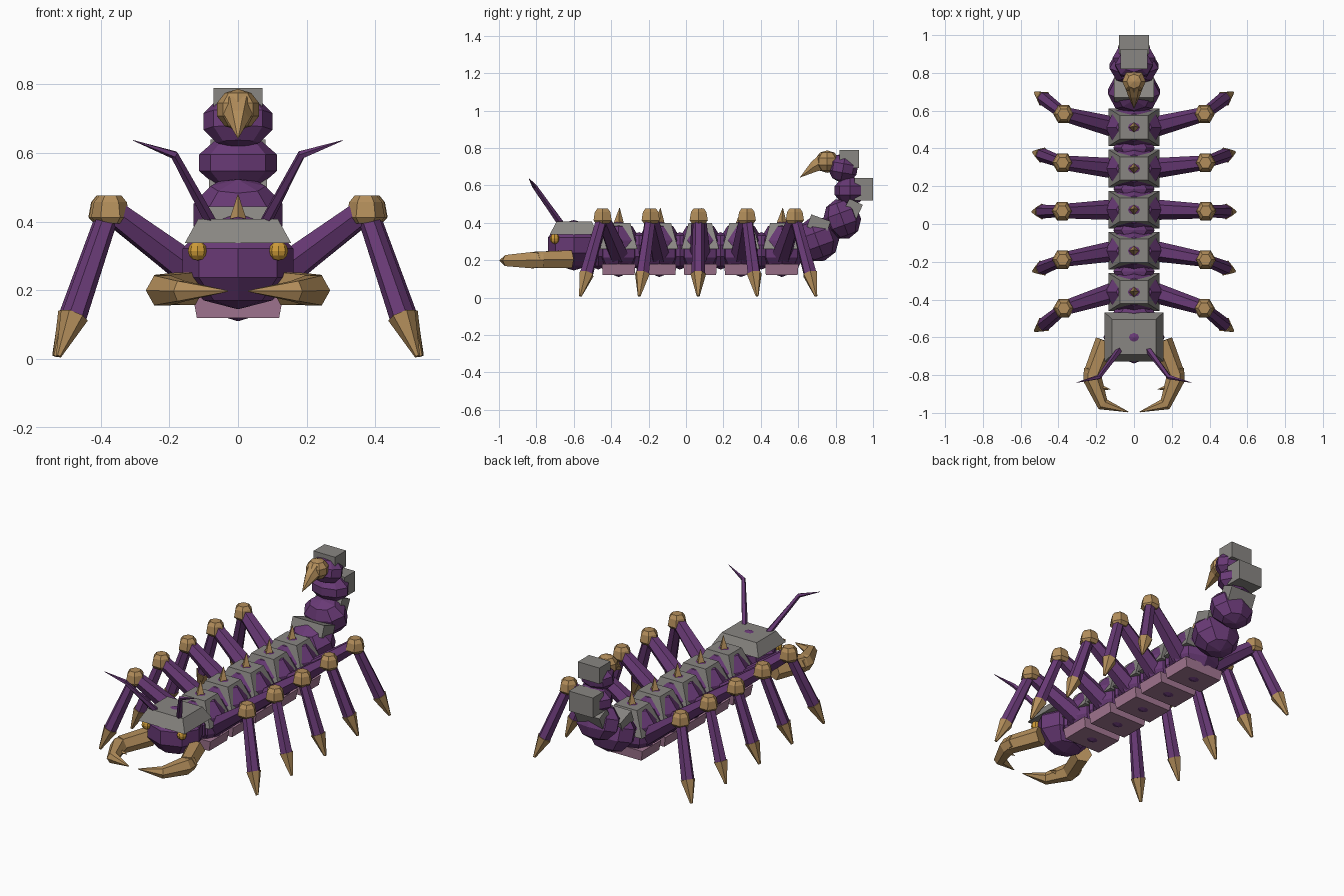
import bpy, bmesh, math
from mathutils import Vector, Matrix

if "Cube" in bpy.data.objects:
    bpy.data.objects.remove(bpy.data.objects["Cube"])


def material(name, rgb):
    m = bpy.data.materials.new(name)
    m.use_nodes = True
    m.diffuse_color = (*rgb, 1)
    m.node_tree.nodes["Principled BSDF"].inputs["Base Color"].default_value = (*rgb, 1)
    return m


PURPLE = material("purple shell", (0.14, 0.042, 0.18))
GREY = material("grey armour", (0.25, 0.24, 0.225))
TAN = material("tan horn", (0.45, 0.27, 0.105))
PINK = material("pink belly", (0.37, 0.185, 0.29))
YELLOW = material("yellow eye", (0.62, 0.33, 0.04))


def finish(bm, name, mat):
    bmesh.ops.recalc_face_normals(bm, faces=bm.faces)
    mesh = bpy.data.meshes.new(name)
    bm.to_mesh(mesh)
    bm.free()
    mesh.materials.append(mat)
    obj = bpy.data.objects.new(name, mesh)
    bpy.context.collection.objects.link(obj)
    return obj


def ball(name, mat, centre, radii, sides=8, rings=5, tilt=0):
    """Low-poly ellipsoid, optionally tilted about x."""
    bm = bmesh.new()
    bmesh.ops.create_uvsphere(bm, u_segments=sides, v_segments=rings, radius=1)
    bm.transform(Matrix.Translation(centre) @ Matrix.Rotation(math.radians(tilt), 4, "X")
                 @ Matrix.Diagonal((*radii, 1)))
    return finish(bm, name, mat)


def block(name, mat, centre, size, top=(1, 1), tilt=0):
    """Box whose top face is scaled, optionally tilted about x."""
    bm = bmesh.new()
    bmesh.ops.create_cube(bm, size=1)
    for v in bm.verts:
        if v.co.z > 0:
            v.co.x *= top[0]
            v.co.y *= top[1]
    bm.transform(Matrix.Translation(centre) @ Matrix.Rotation(math.radians(tilt), 4, "X")
                 @ Matrix.Diagonal((*size, 1)))
    return finish(bm, name, mat)


def limb(name, mat, points, radii, sides=6):
    """Faceted tube through the points with a radius at each one."""
    bm = bmesh.new()
    pts = [Vector(p) for p in points]
    rings = []
    for i, (p, r) in enumerate(zip(pts, radii)):
        before = (p - pts[i - 1]).normalized() if i else Vector()
        after = (pts[i + 1] - p).normalized() if i + 1 < len(pts) else Vector()
        axis = (before + after).normalized()
        ref = Vector((0, 0, 1)) if abs(axis.z) < 0.95 else Vector((0, 1, 0))
        u = axis.cross(ref).normalized()
        w = u.cross(axis)
        turn = [2 * math.pi * k / sides for k in range(sides)]
        rings.append([bm.verts.new(p + (u * math.cos(a) + w * math.sin(a)) * r) for a in turn])
    for a, b in zip(rings, rings[1:]):
        for k in range(sides):
            n = (k + 1) % sides
            bm.faces.new((a[k], a[n], b[n], b[k]))
    bm.faces.new(rings[0])
    bm.faces.new(rings[-1])
    return finish(bm, name, mat)


# Body segments with armour, spike and belly plate
for i in range(5):
    y = -0.36 + 0.218 * i
    n = i + 1
    ball(f"body_segment_{n}", PURPLE, (0, y, 0.26), (0.16, 0.125, 0.15))
    block(f"back_plate_{n}", GREY, (0, y, 0.33), (0.27, 0.2, 0.14), (0.55, 0.62))
    limb(f"back_spike_{n}", TAN, [(0, y, 0.39), (0, y + 0.005, 0.48)], [0.03, 0.001], 4)
    block(f"belly_plate_{n}", PINK, (0, y, 0.15), (0.24, 0.17, 0.06), (1.09, 1.06))
    ball(f"body_joint_{n}", PURPLE, (0, y - 0.109, 0.25), (0.115, 0.08, 0.1))

# Head
ball("head", PURPLE, (0, -0.6, 0.28), (0.17, 0.145, 0.135))
block("head_plate", GREY, (0, -0.598, 0.373), (0.31, 0.26, 0.07), (0.75, 0.72))

# Legs, eyes, antennae and pincers on both sides
for s, side in ((1, "left"), (-1, "right")):
    for i in range(5):
        k = i - 2
        n = i + 1
        hip = Vector((s * 0.1, 0.076 + 0.218 * k, 0.23))
        knee = Vector((s * (0.38 - 0.002 * k * k), 0.068 + 0.257 * k, 0.435))
        foot = Vector((s * (0.535 - 0.003 * k * k), 0.065 + 0.315 * k, 0.008))
        ankle = knee.lerp(foot, 0.72)
        ankle.x -= s * 0.004
        limb(f"{side}_upper_leg_{n}", PURPLE, [hip, knee], [0.055, 0.038])
        limb(f"{side}_lower_leg_{n}", PURPLE, [knee, ankle], [0.03, 0.037])
        limb(f"{side}_claw_{n}", TAN, [ankle, foot], [0.042, 0.008])
        limb(f"{side}_knee_{n}", TAN,
             [knee + Vector((0, 0, h)) for h in (-0.04, -0.022, 0.022, 0.042)],
             [0.04, 0.056, 0.048, 0.032])

    ball(f"{side}_eye", YELLOW, (s * 0.118, -0.702, 0.315), (0.028, 0.026, 0.028), 8, 6)
    limb(f"{side}_antenna", PURPLE,
         [(s * 0.075, -0.665, 0.39), (s * 0.185, -0.81, 0.595), (s * 0.305, -0.84, 0.637)],
         [0.018, 0.013, 0.001], 5)
    limb(f"{side}_pincer_arm", TAN,
         [(s * 0.15, -0.62, 0.205), (s * 0.22, -0.8, 0.202)], [0.055, 0.05])
    limb(f"{side}_pincer_claw", TAN,
         [(s * 0.225, -0.76, 0.2), (s * 0.22, -0.82, 0.2), (s * 0.165, -0.955, 0.198),
          (s * 0.03, -0.995, 0.198)], [0.04, 0.05, 0.034, 0.002])
    limb(f"{side}_pincer_tooth", TAN,
         [(s * 0.19, -0.865, 0.2), (s * 0.125, -0.875, 0.2)], [0.02, 0.001], 4)

# Curled tail: centre y, z, radii and tilt of every link
tail = [(0.70, 0.31, (0.145, 0.12, 0.12), 20), (0.835, 0.42, (0.137, 0.1, 0.11), 20),
        (0.878, 0.572, (0.12, 0.087, 0.076), 0), (0.84, 0.692, (0.106, 0.08, 0.078), -10)]
for n, (y, z, radii, tilt) in enumerate(tail, 1):
    ball(f"tail_link_{n}", PURPLE, (0, y, z), radii, tilt=tilt)

# Tail armour blocks
armour = [(0.71, 0.393, (0.21, 0.11, 0.07), -20), (0.888, 0.467, (0.17, 0.08, 0.1), -25),
          (0.95, 0.58, (0.16, 0.1, 0.12), 0), (0.873, 0.742, (0.143, 0.106, 0.096), 0)]
for n, (y, z, size, tilt) in enumerate(armour, 1):
    block(f"tail_plate_{n}", GREY, (0, y, z), size, tilt=tilt)

# Stinger
ball("stinger_bulb", TAN, (0, 0.755, 0.727), (0.065, 0.065, 0.06))
limb("stinger_spike", TAN, [(0, 0.735, 0.727), (0, 0.685, 0.7), (0, 0.61, 0.643)],
     [0.05, 0.034, 0.001])
